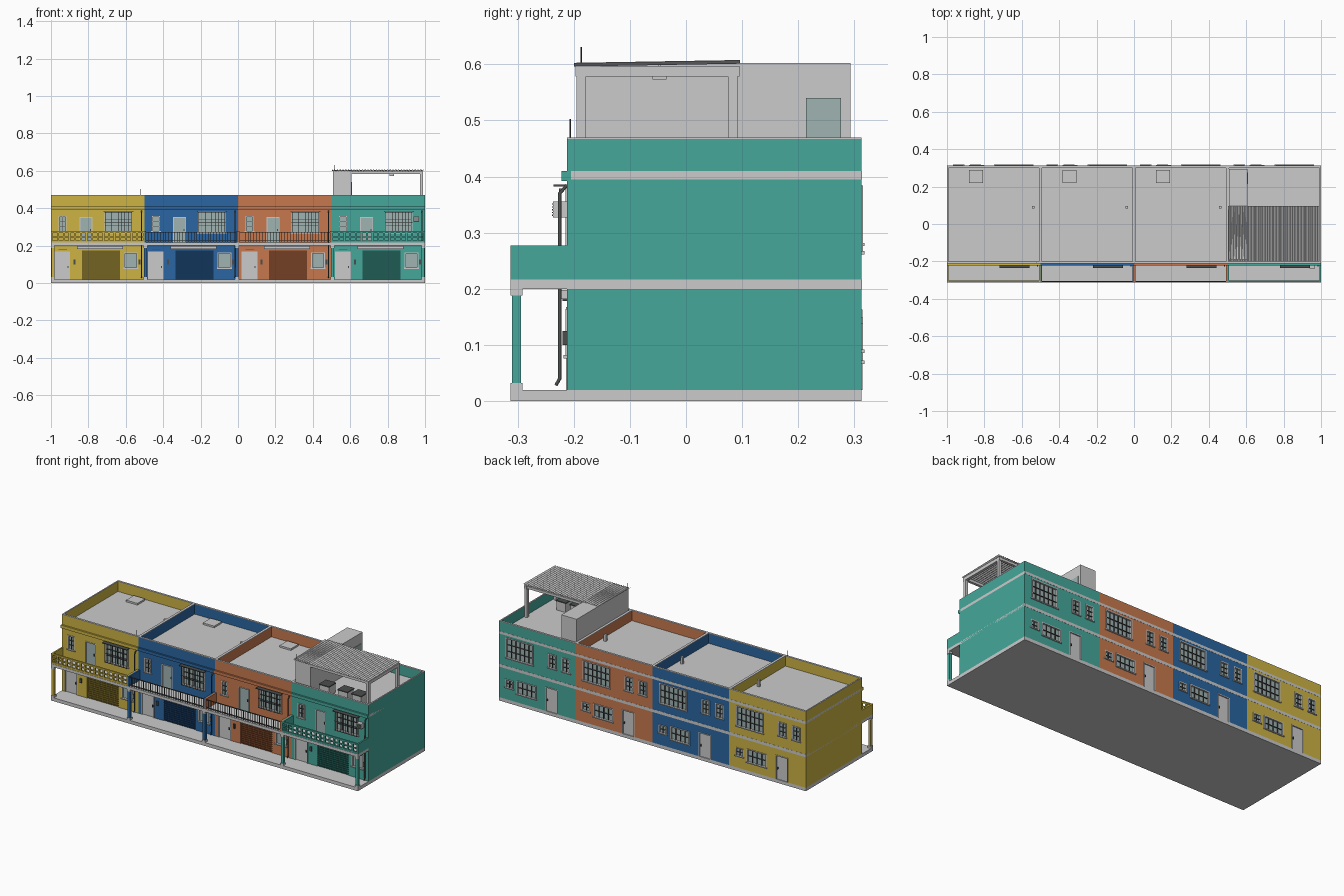
import bpy, bmesh, math
from mathutils import Matrix, Vector

if "Cube" in bpy.data.objects:
    bpy.data.objects.remove(bpy.data.objects["Cube"])

MATS = {}
def mat(name, rgb):
    m = bpy.data.materials.new(name)
    m.diffuse_color = (*[c ** 2.2 for c in rgb], 1)
    m.use_nodes = True
    m.node_tree.nodes["Principled BSDF"].inputs["Base Color"].default_value = m.diffuse_color
    MATS[name] = m
for n, c in {"yellow": (.80, .70, .27), "blue": (.18, .40, .63), "orange": (.78, .47, .31), "teal": (.28, .65, .60),
             "yellow_dark": (.45, .39, .15), "blue_dark": (.10, .22, .36), "orange_dark": (.45, .26, .16),
             "teal_dark": (.14, .36, .33), "glass": (.62, .70, .69), "metal": (.30, .31, .31)}.items():
    mat(n, c)

def finish(name, bm, color):
    me = bpy.data.meshes.new(name)
    bm.to_mesh(me); bm.free()
    ob = bpy.data.objects.new(name, me)
    bpy.context.collection.objects.link(ob)
    if color:
        me.materials.append(MATS[color])
    return ob

def boxes(name, items, color=None):
    """One object from boxes given as x0,x1,y0,y1,z0,z1."""
    bm = bmesh.new()
    for x0, x1, y0, y1, z0, z1 in items:
        c = Vector(((x0 + x1) / 2, (y0 + y1) / 2, (z0 + z1) / 2))
        bmesh.ops.create_cube(bm, size=1, matrix=Matrix.Translation(c) @ Matrix.Diagonal((abs(x1 - x0), abs(y1 - y0), abs(z1 - z0), 1)))
    return finish(name, bm, color)

def rod(name, pts, r, color="metal"):
    cu = bpy.data.curves.new(name, 'CURVE')
    cu.dimensions = '3D'; cu.bevel_depth = r; cu.bevel_resolution = 1; cu.use_fill_caps = True
    sp = cu.splines.new('POLY'); sp.points.add(len(pts) - 1)
    for p, q in zip(sp.points, pts):
        p.co = (*q, 1)
    cu.materials.append(MATS[color])
    ob = bpy.data.objects.new(name, cu)
    bpy.context.collection.objects.link(ob)

def wall(name, x0, x1, z0, z1, y0, y1, holes, color):
    """Slab in the xz plane with rectangular openings."""
    xs = sorted({x0, x1, *[v for h in holes for v in h[:2]]})
    zs = sorted({z0, z1, *[v for h in holes for v in h[2:]]})
    bm = bmesh.new()
    for a, b in zip(xs, xs[1:]):
        for c, d in zip(zs, zs[1:]):
            mx, mz = (a + b) / 2, (c + d) / 2
            if not any(h[0] < mx < h[1] and h[2] < mz < h[3] for h in holes):
                bm.faces.new([bm.verts.new(p) for p in ((a, y0, c), (b, y0, c), (b, y0, d), (a, y0, d))])
    bmesh.ops.remove_doubles(bm, verts=bm.verts, dist=1e-5)
    r = bmesh.ops.extrude_face_region(bm, geom=bm.faces[:], use_keep_orig=True)
    bmesh.ops.translate(bm, vec=(0, y1 - y0, 0), verts=[v for v in r["geom"] if isinstance(v, bmesh.types.BMVert)])
    bmesh.ops.recalc_face_normals(bm, faces=bm.faces)
    return finish(name, bm, color)

def window(name, h, Y, s, nx, nz):
    """Glass, frame and glazing bars; s is the outward y direction."""
    x0, x1, z0, z1 = h
    t = .004
    boxes(name + "_glass", [(x0, x1, Y - s * .010, Y - s * .007, z0, z1)], "glass")
    a, b = Y - s * .009, Y + s * .003
    boxes(name + "_frame", [(x0 - t, x0 + t / 2, a, b, z0, z1), (x1 - t / 2, x1 + t, a, b, z0, z1),
          (x0 - t, x1 + t, a, b, z1 - t / 2, z1 + t), (x0 - 2 * t, x1 + 2 * t, a, b + s * .003, z0 - t, z0 + t / 2)])
    bars = [(x0 + (x1 - x0) * i / nx - .0012, x0 + (x1 - x0) * i / nx + .0012, Y - s * .007, Y - s * .001, z0, z1) for i in range(1, nx)]
    bars += [(x0, x1, Y - s * .007, Y - s * .001, z0 + (z1 - z0) * j / nz - .0012, z0 + (z1 - z0) * j / nz + .0012) for j in range(1, nz)]
    if bars:
        boxes(name + "_bars", bars, "metal")

def door(name, h, Y, s, glazed=False):
    x0, x1, z0, z1 = h
    boxes(name, [(x0, x1, Y - s * .010, Y - s * .005, z0, z1)], "glass" if glazed else None)
    a, b = Y - s * .009, Y + s * .002
    boxes(name + "_frame", [(x0 - .003, x0 + .002, a, b, z0, z1), (x1 - .002, x1 + .003, a, b, z0, z1), (x0 - .003, x1 + .003, a, b, z1 - .002, z1 + .003)])
    boxes(name + "_handle", [(x1 - .012, x1 - .007, Y - s * .006, Y + s * .001, z0 + .06, z0 + .072)], "metal")

F, B = -.212, .3125          # front and back wall faces
# slabs shared by the whole terrace
boxes("ground_slab", [(-1, 1, -.3125, .3125, 0, .02)])
boxes("first_floor_slab", [(-1, 1, -.3125, .3133, .2, .217)])
boxes("roof_slab", [(-1, 1, -.205, .3133, .395, .41)])

for u, col in enumerate(("yellow", "blue", "orange", "teal")):
    X = -1 + .5 * u
    def H(a, b, c, d):
        return (X + a, X + b, c, d)
    n = col + "_house"
    # openings, front then back
    f_door, garage, f_win = H(.022, .10, .02, .165), H(.165, .37, .02, .175), H(.395, .46, .08, .16)
    b_small, b_door, b_big = H(.043, .08, .275, .355), H(.155, .22, .217, .35), H(.29, .43, .27, .378)
    wall(n + "_front_wall", X, X + .5, .02, .467, F, F + .012, [f_door, garage, f_win, b_small, b_door, b_big], col)
    r_small, r_mid, r_door = H(.41, .455, .09, .135), H(.26, .38, .07, .145), H(.12, .195, .02, .16)
    r_big, r_s1, r_s2 = H(.28, .45, .265, .38), H(.13, .175, .28, .36), H(.04, .085, .28, .36)
    wall(n + "_back_wall", X, X + .5, .02, .467, B, B - .012, [r_small, r_mid, r_door, r_big, r_s1, r_s2], col)
    boxes(n + "_side_walls", [(X, X + .0075, F + .012, B - .012, .02, .467), (X + .4925, X + .5, F + .012, B - .012, .02, .467)], col)
    boxes(n + "_parapet_cap", [(X, X + .5, F, F + .012, .467, .47), (X, X + .5, B - .012, B, .467, .47),
          (X, X + .0075, F + .012, B - .012, .467, .47), (X + .4925, X + .5, F + .012, B - .012, .467, .47)])
    boxes(n + "_cornice", [(X, X + .5, F - .01, F, .392, .41)], col)
    # doors and windows
    door(n + "_front_door", f_door, F, -1)
    door(n + "_balcony_door", b_door, F, -1, True)
    door(n + "_rear_door", r_door, B, 1)
    for wn, h, Y, s, nx, nz in (("shop_window", f_win, F, -1, 1, 1), ("small_front_window", b_small, F, -1, 2, 3),
                                ("large_front_window", b_big, F, -1, 4, 3), ("rear_kitchen_window", r_mid, B, 1, 4, 2),
                                ("rear_vent_window", r_small, B, 1, 2, 2), ("large_rear_window", r_big, B, 1, 6, 3),
                                ("rear_small_window_a", r_s1, B, 1, 2, 3), ("rear_small_window_b", r_s2, B, 1, 2, 3)):
        window(n + "_" + wn, h, Y, s, nx, nz)
    # roller shutter with its box
    boxes(n + "_shutter_slats", [(garage[0], garage[1], F + .004 + .003 * (i % 2), F + .011, .02 + .155 * i / 26, .02 + .155 * (i + 1) / 26) for i in range(26)], col + "_dark")
    boxes(n + "_shutter_box", [(X + .14, X + .385, F - .014, F, .182, .198)])
    # window grille and canopy
    x0, x1, z0, z1 = b_big
    g = [(x0 + (x1 - x0) * i / 8 - .001, x0 + (x1 - x0) * i / 8 + .001, F - .014, F - .012, z0, z1) for i in range(9)]
    g += [(x0 - .003, x1 + .003, F - .014, F - .012, z - .001, z + .001) for z in (z0, (z0 + z1) / 2, z1)]
    g += [(x - .001, x + .001, F - .014, F, z - .001, z + .001) for x in (x0, x1) for z in (z0, z1)]
    boxes(n + "_window_grille", g, "metal")
    boxes(n + "_window_canopy", [(X + .28, X + .44, F - .024, F, .382, .386)], "metal")
    # drain pipe and small fittings
    px = X + .484
    rod(n + "_drain_pipe", [(px, F, .385), (px, F - .013, .37), (px, F - .013, .04), (px, F - .02, .028)], .0035)
    boxes(n + "_door_lamp", [(X + .04, X + .085, F - .008, F, .178, .183)], "metal")
    boxes(n + "_meter_box", [(X + .12, X + .132, F - .007, F, .10, .125), (X + .468, X + .478, F - .008, F, .10, .125)], "metal")
    # balcony parapet, masonry balusters on the end houses, steel bars on the middle ones
    boxes(n + "_balcony_side", [(X, X + .009, -.3125, F, .217, .277), (X + .491, X + .5, -.3125, F, .217, .277)], col)
    if u in (0, 3):
        b = [(X + .009, X + .491, -.311, -.301, z, z + t) for z, t in ((.217, .01), (.244, .005), (.268, .009))]
        b += [(X + .009 + .482 * i / 16 - .005, X + .009 + .482 * i / 16 + .005, -.310, -.302, .217, .27) for i in range(1, 16)]
        boxes(n + "_balcony_blockwork", b, col)
    else:
        b = [(X + .009, X + .491, -.309, -.304, z, z + .004) for z in (.224, .270)]
        b += [(X + .009 + .482 * i / 32 - .0013, X + .009 + .482 * i / 32 + .0013, -.308, -.305, .217, .272) for i in range(1, 32)]
        boxes(n + "_balcony_railing", b, "metal")
    # roof hatch and vent
    if u < 3:
        boxes(n + "_roof_hatch", [(X + .118, X + .192, .218, .29, .41, .42)])
        boxes(n + "_roof_vent", [(X + .455, X + .469, .083, .097, .41, .45)])

# porch columns with base and capital
for i, col in enumerate(("yellow", "blue", "blue", "teal", "teal")):
    x = (-.99, -.495, -.005, .505, .99)[i]
    boxes("porch_column_%d" % i, [(x - .008, x + .008, -.310, -.294, .02, .2)], col)
    boxes("column_base_and_cap_%d" % i, [(x - .01, x + .01, -.3125, -.2915, .02, .032), (x - .01, x + .01, -.3125, -.2915, .188, .2)])

# stair tower on the teal house
boxes("stair_tower", [(.507, .607, -.19, .293, .41, .602)])
boxes("stair_tower_door", [(.607, .610, .214, .276, .41, .54)], "glass")
# terrace canopy: posts, beams, corrugated sheet
boxes("canopy_posts", [(.972, .988, y, y + .017, .41, .58) for y in (-.195, .075)])
boxes("canopy_beams", [(.972, .988, -.197, .095, .578, .597), (.607, .972, -.195, -.180, .582, .597), (.607, .972, .078, .093, .582, .597)])
bm = bmesh.new()
rows = []
for i in range(133):
    x, w = .502 + .49 * i / 132, .0028 * math.cos(i * math.pi / 2)
    rows.append([bm.verts.new((x, -.2, .6 + w)), bm.verts.new((x, .096, .605 + w))])
for a, b in zip(rows, rows[1:]):
    bm.faces.new((a[0], b[0], b[1], a[1]))
sheet = finish("corrugated_canopy_sheet", bm, None)
sheet.modifiers.new("thickness", 'SOLIDIFY').thickness = .001
# terrace units and lamp
boxes("terrace_units", [(x, x + .06, -.14, -.08, .41, .462) for x in (.63, .75, .84)])
boxes("terrace_unit_lids", [(x - .003, x + .063, -.143, -.077, .462, .468) for x in (.63, .75, .84)], "metal")
boxes("terrace_lamp", [(.81, .835, -.06, -.035, .573, .582), (.82, .825, -.05, -.045, .582, .6)])
# air conditioner beside the teal balcony window
boxes("air_conditioner", [(.938, .968, F - .025, F, .327, .356)])
boxes("air_conditioner_fins", [(.94, .966, F - .027, F - .024, .33 + .005 * i, .332 + .005 * i) for i in range(5)], "metal")
# roof aerials
rod("tower_aerial", [(.515, -.187, .59), (.515, -.187, .631)], .0014)
rod("parapet_aerial", [(-.52, -.206, .46), (-.52, -.206, .503)], .0014)
